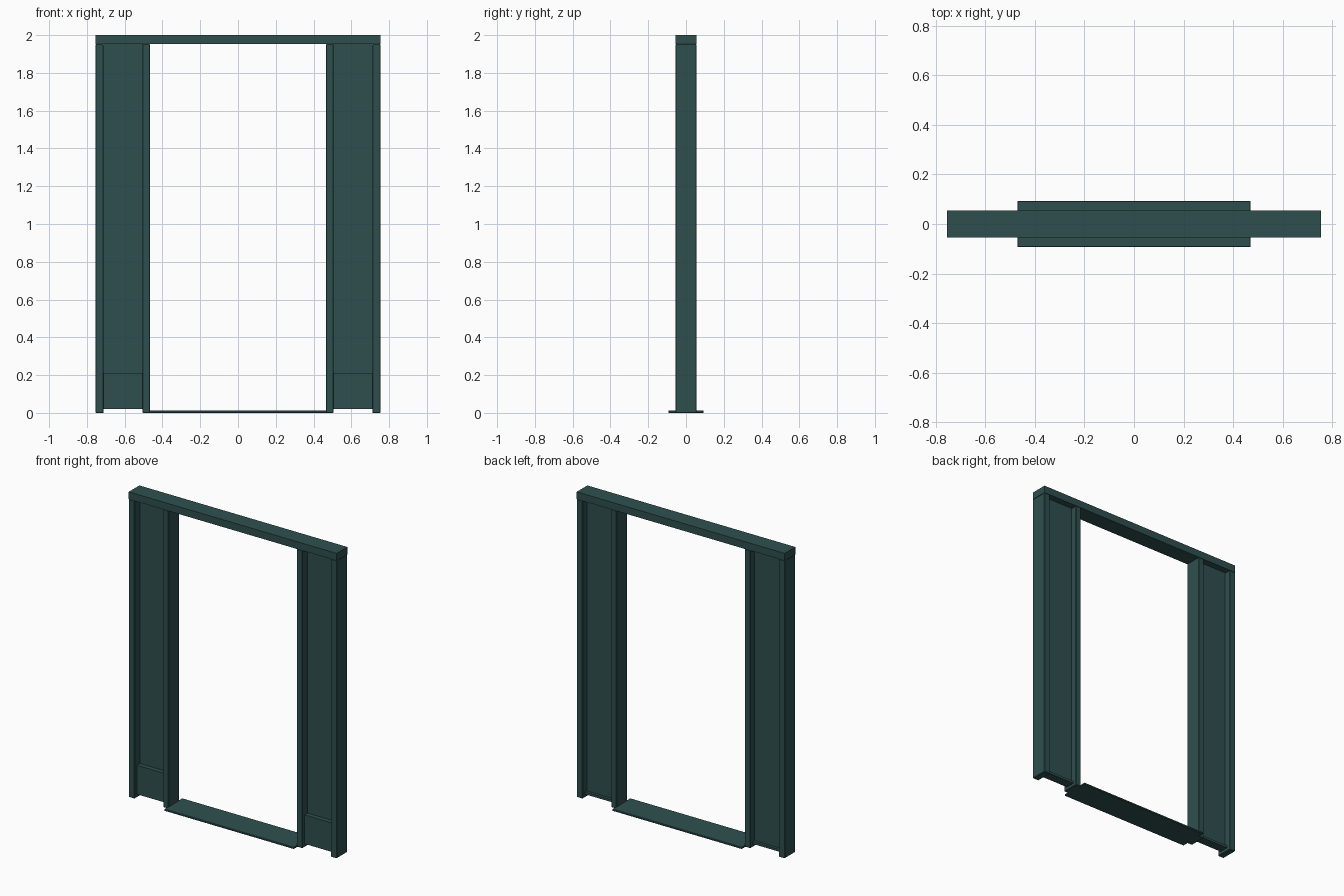
import bpy

if "Cube" in bpy.data.objects:
    bpy.data.objects.remove(bpy.data.objects["Cube"])

paint = bpy.data.materials.new("dark_slate_green")
paint.diffuse_color = (0.028, 0.078, 0.078, 1)
paint.use_nodes = True
paint.node_tree.nodes["Principled BSDF"].inputs["Base Color"].default_value = paint.diffuse_color


def box(name, x, y, z, bevel=0.0):
    """Box from (min, max) ranges, with an optional small chamfer."""
    bpy.ops.mesh.primitive_cube_add(size=1)
    ob = bpy.context.object
    ob.name = name
    for v in ob.data.vertices:
        v.co = [r[0] if c < 0 else r[1] for c, r in zip(v.co, (x, y, z))]
    if bevel:
        mod = ob.modifiers.new("chamfer", 'BEVEL')
        mod.width = bevel
        mod.segments = 1
    ob.data.materials.append(paint)
    return ob


def mirrored(name, x, y, z, bevel=0.0):
    """Right-hand part and its left-hand twin."""
    box(name + "_right", x, y, z, bevel)
    box(name + "_left", (-x[1], -x[0]), y, z, bevel)


DEPTH = (-0.055, 0.055)
TOP = 1.952

# Head beam across the whole frame
box("head_beam", (-0.754, 0.754), DEPTH, (TOP, 2.0))

# Outer jambs and inner door posts
mirrored("outer_jamb", (0.711, 0.754), DEPTH, (0, TOP), 0.003)
mirrored("door_post", (0.465, 0.505), DEPTH, (0, TOP), 0.003)

# Side panels, with a thicker front kick board and a small rear ledge
mirrored("side_panel", (0.504, 0.712), (0.0, 0.012), (0.02, TOP))
mirrored("kick_board", (0.504, 0.712), (-0.03, 0.0), (0.02, 0.21))
mirrored("rear_ledge", (0.504, 0.712), (0.012, 0.03), (0.02, 0.035))

# Threshold plate, wider than the frame
box("threshold", (-0.47, 0.47), (-0.093, 0.093), (0, 0.012), 0.002)
